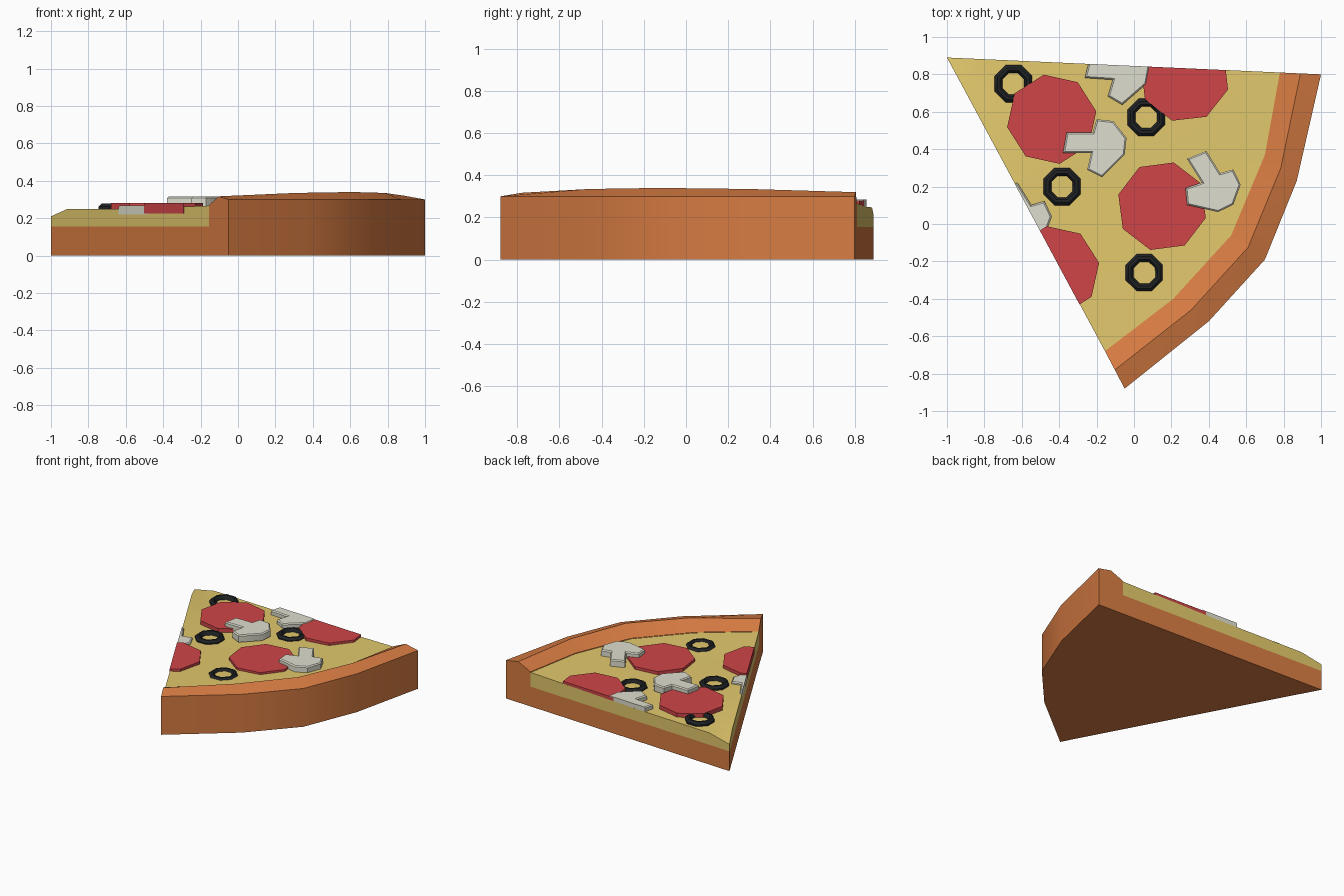
import bpy, bmesh, math
from mathutils import Vector, Matrix

if "Cube" in bpy.data.objects:
    bpy.data.objects.remove(bpy.data.objects["Cube"])


def material(name, rgb):
    m = bpy.data.materials.new(name)
    m.diffuse_color = (*rgb, 1)
    m.use_nodes = True
    m.node_tree.nodes["Principled BSDF"].inputs["Base Color"].default_value = m.diffuse_color
    return m


CRUST = material("baked crust", (0.68, 0.20, 0.055))
CHEESE = material("yellow cheese", (0.76, 0.58, 0.15))
RED = material("pepperoni red", (0.63, 0.06, 0.065))
CREAM = material("mushroom cream", (0.74, 0.73, 0.62))
BLACK = material("olive black", (0.014, 0.016, 0.018))

# Plan of the slice: tip, inner crust line and outer crust line
TIP = Vector((-1, 0.89))
INNER = [Vector(p) for p in ((0.78, 0.81), (0.70, 0.37), (0.52, -0.06), (0.21, -0.40), (-0.155, -0.68))]
OUTER = [Vector(p) for p in ((1, 0.80), (0.87, 0.23), (0.70, -0.19), (0.40, -0.52), (-0.05, -0.88))]
RIDGE = (0.32, 0.335, 0.34, 0.335, 0.317)


def finish(bm, name, mat):
    bmesh.ops.remove_doubles(bm, verts=bm.verts, dist=0.0005)
    bmesh.ops.recalc_face_normals(bm, faces=bm.faces)
    me = bpy.data.meshes.new(name)
    bm.to_mesh(me)
    bm.free()
    me.materials.append(mat)
    ob = bpy.data.objects.new(name, me)
    bpy.context.collection.objects.link(ob)
    bpy.ops.object.select_all(action='DESELECT')
    ob.select_set(True)
    bpy.context.view_layer.objects.active = ob
    bpy.ops.object.shade_smooth_by_angle(angle=math.radians(40))
    return ob


def loft(name, sections, segments, mat):
    """Skin the chosen profile segments and cap both cut sides."""
    bm = bmesh.new()
    rows = [[bm.verts.new((p.x, p.y, z)) for p, z in s] for s in sections]
    n = len(rows[0])
    for a, b in zip(rows, rows[1:]):
        for j in segments:
            k = (j + 1) % n
            bm.faces.new((a[j], a[k], b[k], b[j]))
    bm.faces.new(rows[0])
    bm.faces.new(rows[-1])
    return finish(bm, name, mat)


# Bread base, cheese layer and raised crust
loft("bread_base", [[(TIP, 0), (p, 0), (p, 0.155), (TIP, 0.155)] for p in INNER], [0], CRUST)
loft("cheese", [[(TIP, 0.155), (p, 0.155), (p, 0.267), (TIP.lerp(p, 0.5), 0.25),
                 (TIP.lerp(p, 0.1), 0.248), (TIP, 0.21)] for p in INNER], [2, 3, 4], CHEESE)
loft("crust", [[(i, 0), (i, 0.27), (i.lerp(o, 0.5), h), (o, 0.30), (o, 0)]
               for i, o, h in zip(INNER, OUTER, RIDGE)], [1, 2, 3, 4], CRUST)


def plate(name, outline, z0, z1, mat, bevel=0.0):
    """Extruded topping, trimmed flush with the two cut sides of the slice."""
    bm = bmesh.new()
    f = bm.faces.new([bm.verts.new((x, y, z0)) for x, y in outline])
    r = bmesh.ops.extrude_face_region(bm, geom=[f])
    top = [v for v in r["geom"] if isinstance(v, bmesh.types.BMVert)]
    bmesh.ops.translate(bm, verts=top, vec=(0, 0, z1 - z0))
    bmesh.ops.recalc_face_normals(bm, faces=bm.faces)
    if bevel:
        rim = [e for e in bm.edges if all(v.co.z > z1 - 1e-4 for v in e.verts)]
        bmesh.ops.bevel(bm, geom=rim, offset=bevel, segments=1, affect='EDGES')
    for corner, side in ((OUTER[0], 1), (OUTER[-1], -1)):
        d = corner - TIP
        normal = Vector((-d.y, d.x, 0)).normalized() * side
        g = bm.verts[:] + bm.edges[:] + bm.faces[:]
        r = bmesh.ops.bisect_plane(bm, geom=g, plane_co=(TIP.x, TIP.y, 0), plane_no=normal, clear_outer=True)
        cut = [e for e in r["geom_cut"] if isinstance(e, bmesh.types.BMEdge)]
        if cut:
            bmesh.ops.holes_fill(bm, edges=cut, sides=0)
    return finish(bm, name, mat)


# Pepperoni: eight-sided discs
for n, (x, y, deg) in enumerate(((-0.44, 0.56, 100), (0.15, 0.095, 75), (0.27, 0.785, -61), (-0.425, -0.25, 10))):
    pts = [(x + 0.242 * math.cos(math.radians(deg + 45 * k)),
            y + 0.242 * math.sin(math.radians(deg + 45 * k))) for k in range(8)]
    plate(f"pepperoni_{n + 1}", pts, 0.225, 0.28, RED)

# Mushroom slices: cap with a short stem
SHROOM = ((0.02, 0.13), (0.11, 0.12), (0.18, 0.03), (0.17, -0.06), (0.05, -0.18),
          (-0.03, -0.14), (-0.01, -0.05), (-0.16, -0.05), (-0.14, 0.06), (0, 0.06))
for n, (x, y, deg, z0, z1) in enumerate(((-0.22, 0.43, 0, 0.26, 0.315), (0.41, 0.24, -58, 0.25, 0.312),
                                         (-0.10, 0.82, -4, 0.235, 0.285), (-0.60, 0.07, -58, 0.22, 0.268))):
    rot = Matrix.Rotation(math.radians(deg), 2)
    pts = [rot @ Vector(p) + Vector((x, y)) for p in SHROOM]
    plate(f"mushroom_{n + 1}", pts, z0, z1, CREAM, 0.008)

# Olive rings
for n, (x, y) in enumerate(((-0.645, 0.75), (0.065, 0.57), (-0.385, 0.20), (0.055, -0.26))):
    bm = bmesh.new()
    rows = []
    for k in range(8):
        a = math.radians(22.5 + 45 * k)
        rows.append([bm.verts.new((x + r * math.cos(a), y + r * math.sin(a), z)) for r, z in
                     ((0.108, 0.235), (0.108, 0.262), (0.092, 0.278), (0.076, 0.278), (0.062, 0.262), (0.062, 0.235))])
    for k in range(8):
        a, b = rows[k], rows[(k + 1) % 8]
        for j in range(6):
            bm.faces.new((a[j], a[(j + 1) % 6], b[(j + 1) % 6], b[j]))
    finish(bm, f"olive_ring_{n + 1}", BLACK)
